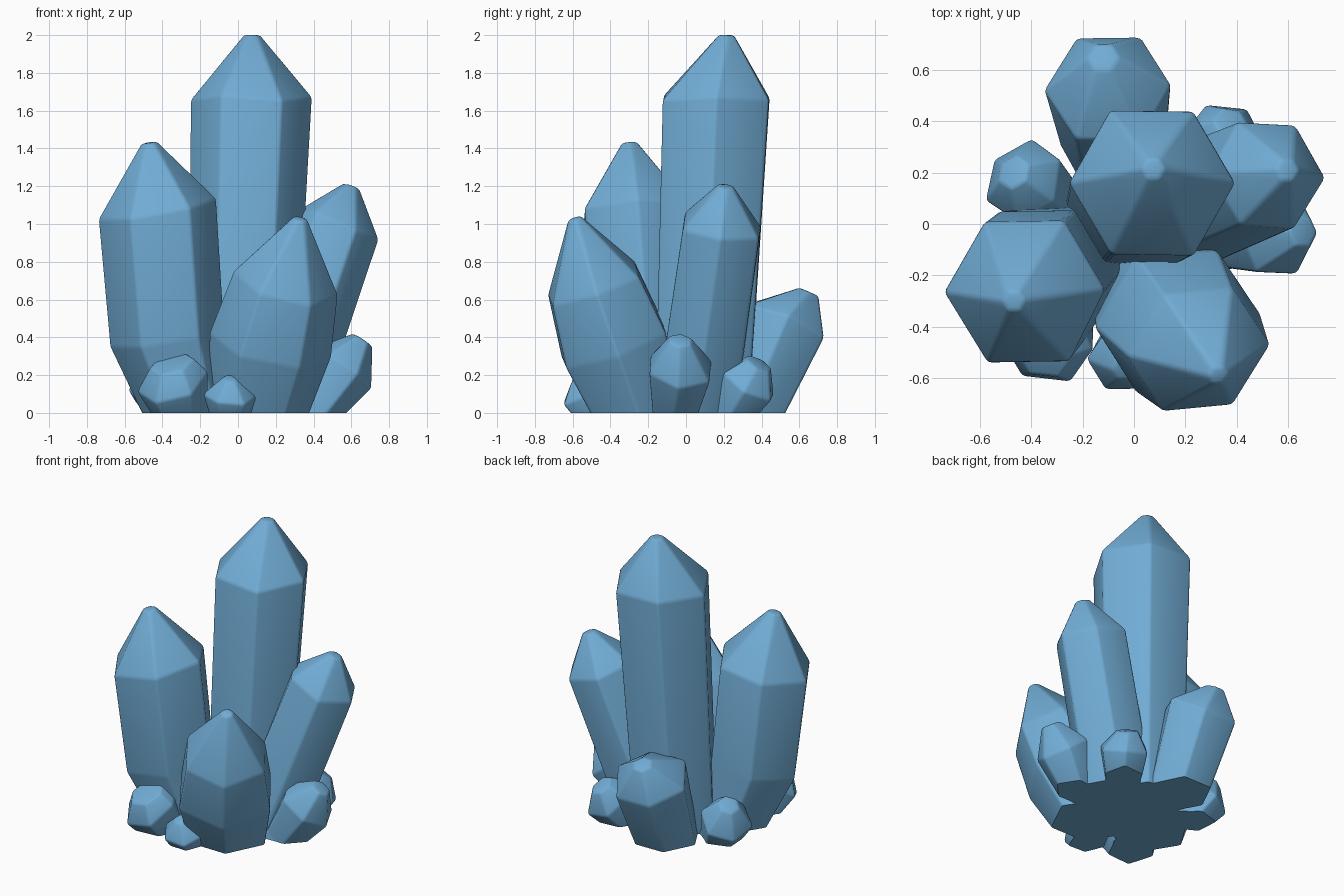
import bpy, bmesh, math, random
from mathutils import Vector

if "Cube" in bpy.data.objects:
    bpy.data.objects.remove(bpy.data.objects["Cube"])

random.seed(4)

blue = bpy.data.materials.new("crystal_blue")
blue.diffuse_color = (0.165, 0.415, 0.665, 1)
blue.use_nodes = True
blue.node_tree.nodes["Principled BSDF"].inputs["Base Color"].default_value = blue.diffuse_color


def crystal(name, rings, tip, blunt=0.14, spin=0, sides=6, bevel=0.014):
    """Six-sided prism lofted through rings (x, y, z, radius), ending in a blunt tip."""
    centres = [Vector(r[:3]) for r in rings]
    radii = [r[3] for r in rings]
    tip = Vector(tip)
    axis = (centres[-1] - centres[0]).normalized()
    u = (Vector((1, 0, 0)) - axis * axis.x).normalized()
    v = axis.cross(u)
    # continue the shaft below the ground, and close it with a small tip ring
    centres = [centres[0] - axis * 0.35] + centres + [tip]
    radii = [radii[0]] + radii + [radii[-1] * blunt]
    wobble = [random.uniform(0.985, 1.03) for _ in range(sides)]
    stagger = [random.uniform(-0.08, 0.08) for _ in range(sides)]

    bm = bmesh.new()
    loops = []
    for i, (c, r) in enumerate(zip(centres, radii)):
        loop = []
        for k in range(sides):
            a = math.radians(spin) + math.tau * k / sides
            p = c + (u * math.cos(a) + v * math.sin(a)) * r * wobble[k]
            if i == len(centres) - 2:
                p += axis * r * stagger[k]      # uneven shoulder
            loop.append(bm.verts.new(p))
        loops.append(loop)
    for lo, hi in zip(loops, loops[1:]):
        for k in range(sides):
            n = (k + 1) % sides
            bm.faces.new((lo[k], lo[n], hi[n], hi[k]))
    bm.faces.new(loops[-1])
    bm.faces.new(loops[0][::-1])
    bmesh.ops.recalc_face_normals(bm, faces=bm.faces[:])
    # softened edges
    bmesh.ops.bevel(bm, geom=bm.edges[:], offset=bevel, segments=2,
                    profile=0.5, affect='EDGES', clamp_overlap=True)
    # flat cut on the ground
    cut = bmesh.ops.bisect_plane(bm, geom=bm.verts[:] + bm.edges[:] + bm.faces[:],
                                 plane_co=(0, 0, 0), plane_no=(0, 0, 1), clear_inner=True)
    rim = [e for e in cut["geom_cut"] if isinstance(e, bmesh.types.BMEdge)]
    bmesh.ops.contextual_create(bm, geom=rim)
    bmesh.ops.recalc_face_normals(bm, faces=bm.faces[:])

    mesh = bpy.data.meshes.new(name)
    bm.to_mesh(mesh)
    bm.free()
    mesh.materials.append(blue)
    obj = bpy.data.objects.new(name, mesh)
    bpy.context.collection.objects.link(obj)
    return obj


# large crystals
parts = [
    crystal("main_crystal",
            [(0.015, 0.085, 0, 0.285), (0.07, 0.16, 1.66, 0.325)], (0.075, 0.215, 2.0)),
    crystal("left_crystal",
            [(-0.25, -0.14, 0, 0.24), (-0.37, -0.21, 0.40, 0.305), (-0.42, -0.26, 1.07, 0.315)],
            (-0.47, -0.30, 1.43), spin=2),
    crystal("front_crystal",
            [(0.10, -0.25, 0, 0.26), (0.17, -0.38, 0.36, 0.325), (0.25, -0.49, 0.68, 0.28)],
            (0.33, -0.59, 1.03)),
    crystal("right_crystal",
            [(0.18, 0.05, 0, 0.24), (0.52, 0.19, 0.99, 0.232)], (0.60, 0.21, 1.20), blunt=0.2),
    crystal("back_crystal",
            [(-0.08, 0.32, 0, 0.21), (-0.10, 0.53, 0.49, 0.25)], (-0.12, 0.65, 0.64), blunt=0.25),
]

# small crystals around the foot
for name, rings, tip, blunt, spin in [
    ("small_right", [(0.40, -0.06, 0, 0.13), (0.56, -0.03, 0.24, 0.185)], (0.66, -0.03, 0.385), 0.35, 0),
    ("small_back_right", [(0.29, 0.24, 0, 0.125), (0.36, 0.335, 0.155, 0.165)], (0.38, 0.39, 0.26), 0.45, 0),
    ("small_back_left", [(-0.34, 0.11, 0, 0.13), (-0.43, 0.17, 0.16, 0.17)], (-0.47, 0.20, 0.28), 0.4, 20),
    ("small_front_left", [(-0.30, -0.37, 0, 0.15), (-0.345, -0.46, 0.165, 0.198)], (-0.35, -0.50, 0.265), 0.6, 0),
    ("small_front", [(-0.04, -0.48, 0, 0.115), (-0.04, -0.53, 0.10, 0.145)], (-0.04, -0.57, 0.185), 0.3, 0),
]:
    parts.append(crystal(name, rings, tip, blunt, spin, bevel=0.012))

# soft facets
for obj in parts:
    obj.select_set(True)
bpy.context.view_layer.objects.active = parts[0]
bpy.ops.object.shade_smooth_by_angle(angle=math.radians(35))
